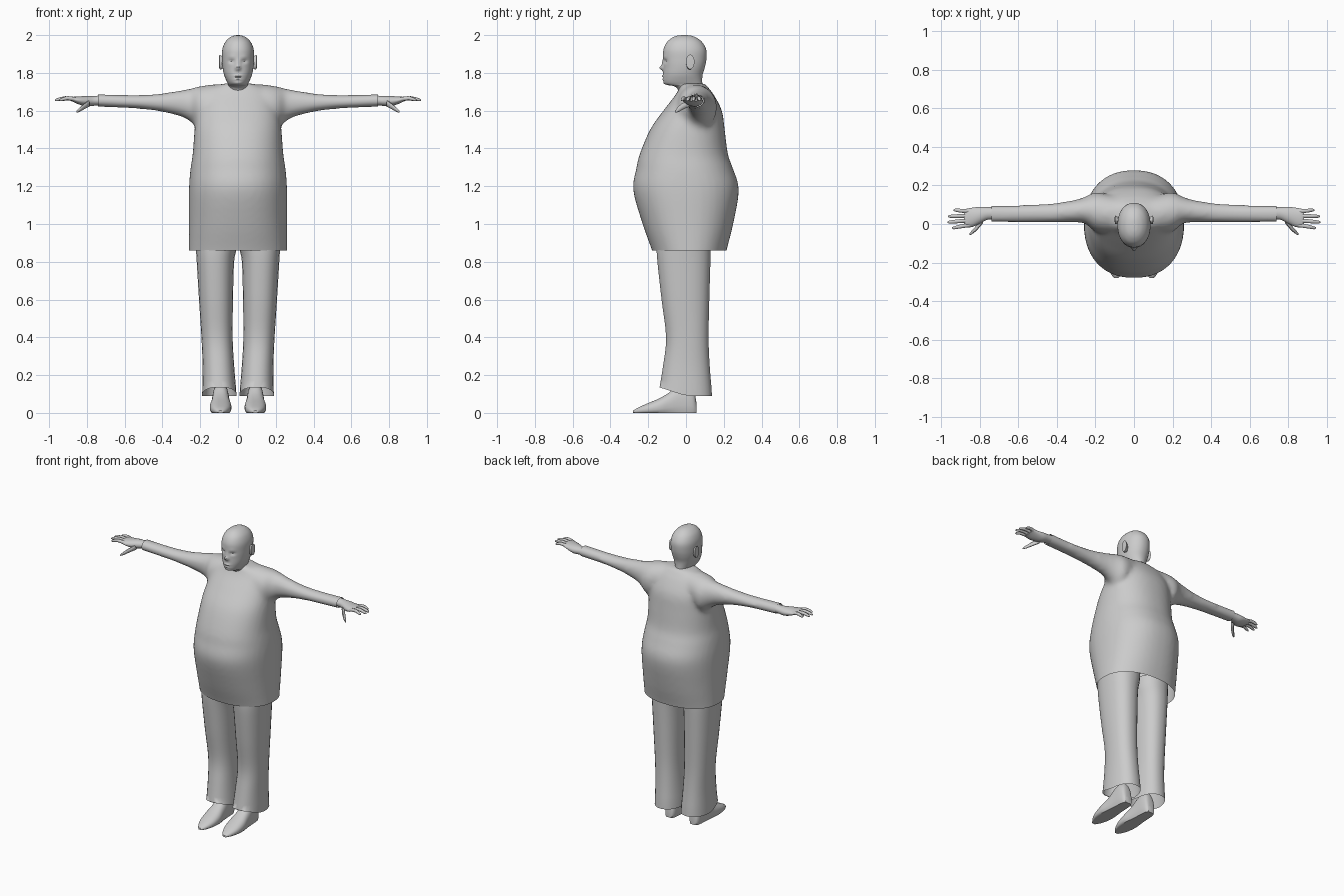
import bpy, bmesh, math
from mathutils import Vector

grey = bpy.data.materials.new("plain grey")
grey.diffuse_color = (0.6, 0.6, 0.6, 1)


def dense(rows, n):
    """Smoothly resample a list of section tuples."""
    out = []
    for i in range(len(rows) - 1):
        a, b = rows[max(i - 1, 0)], rows[i]
        c, d = rows[i + 1], rows[min(i + 2, len(rows) - 1)]
        for k in range(n):
            t = k / n
            out.append([0.5 * (2 * q + (r - p) * t + (2 * p - 5 * q + 4 * r - s) * t * t
                               + (3 * q - p - 3 * r + s) * t ** 3)
                        for p, q, r, s in zip(a, b, c, d)])
    return out + [list(rows[-1])]


def oval(n, power=2.0):
    """Unit (super)ellipse."""
    pts = []
    for i in range(n):
        a = 2 * math.pi * (i + 0.5) / n
        c, s = math.cos(a), math.sin(a)
        pts.append((math.copysign(abs(c) ** (2 / power), c), math.copysign(abs(s) ** (2 / power), s)))
    return pts


def loft(name, rings, start=True, end=True, angle=50):
    bm = bmesh.new()
    loops = [[bm.verts.new(p) for p in ring] for ring in rings]
    n = len(loops[0])
    for a, b in zip(loops, loops[1:]):
        for i in range(n):
            bm.faces.new((a[i], a[(i + 1) % n], b[(i + 1) % n], b[i]))
    if start:
        bm.faces.new(loops[0][::-1])
    if end:
        bm.faces.new(loops[-1])
    bmesh.ops.recalc_face_normals(bm, faces=bm.faces)
    me = bpy.data.meshes.new(name)
    bm.to_mesh(me)
    bm.free()
    return add(name, me, angle)


def add(name, me, angle=50):
    ob = bpy.data.objects.new(name, me)
    bpy.context.collection.objects.link(ob)
    me.materials.clear()
    me.materials.append(grey)
    bpy.ops.object.select_all(action='DESELECT')
    ob.select_set(True)
    bpy.context.view_layer.objects.active = ob
    bpy.ops.object.shade_smooth_by_angle(angle=math.radians(angle))
    return ob


def z_ring(z, x0, x1, y0, y1, n=32, power=2.0):
    return [Vector(((x0 + x1) / 2 + (x1 - x0) / 2 * c, (y0 + y1) / 2 + (y1 - y0) / 2 * s, z))
            for c, s in oval(n, power)]


def x_ring(x, y0, y1, z0, z1, n=24, power=2.0):
    return [Vector((x, (y0 + y1) / 2 + (y1 - y0) / 2 * c, (z0 + z1) / 2 + (z1 - z0) / 2 * s))
            for c, s in oval(n, power)]


# Long shirt: body volume (z, half width, front y, back y)
body_rows = [(0.80, 0.26, -0.165, 0.205), (0.86, 0.26, -0.18, 0.215), (1.0, 0.26, -0.23, 0.25),
             (1.18, 0.26, -0.28, 0.28), (1.29, 0.252, -0.264, 0.25), (1.37, 0.24, -0.245, 0.222),
             (1.5, 0.23, -0.19, 0.205), (1.6, 0.215, -0.12, 0.19), (1.68, 0.19, -0.058, 0.15),
             (1.72, 0.15, -0.035, 0.12), (1.745, 0.07, -0.03, 0.10)]
body = loft("body_volume", [z_ring(z, -w, w, f, b, 40, 2.25) for z, w, f, b in dense(body_rows, 4)])

# Sleeves run as one volume through the shoulders (x, y range, z range)
arm_rows = [(0.0, -0.02, 0.13, 1.56, 1.74), (0.12, -0.045, 0.15, 1.53, 1.74),
            (0.2, -0.04, 0.165, 1.50, 1.73), (0.25, -0.0, 0.143, 1.54, 1.718),
            (0.3, 0.008, 0.127, 1.568, 1.708), (0.4, 0.008, 0.11, 1.593, 1.692),
            (0.5, 0.008, 0.102, 1.607, 1.684), (0.62, 0.008, 0.098, 1.615, 1.684),
            (0.80, 0.008, 0.098, 1.622, 1.69)]
right = dense(arm_rows, 4)
both = [[-r[0]] + r[1:] for r in right[:0:-1]] + right
sleeves = loft("sleeve_volume", [x_ring(*r) for r in both])

# Merge the volumes, soften, then trim the hem and the cuffs open
bpy.ops.object.select_all(action='DESELECT')
body.select_set(True)
sleeves.select_set(True)
bpy.context.view_layer.objects.active = body
bpy.ops.object.join()
rm = body.modifiers.new("merge", 'REMESH')
rm.mode, rm.voxel_size = 'VOXEL', 0.014
sm = body.modifiers.new("soften", 'SMOOTH')
sm.factor, sm.iterations = 0.5, 8
shirt_mesh = bpy.data.meshes.new_from_object(body.evaluated_get(bpy.context.evaluated_depsgraph_get()))
bpy.data.objects.remove(body)
bm = bmesh.new()
bm.from_mesh(shirt_mesh)
for co, no in (((0, 0, 0.86), (0, 0, -1)), ((0.74, 0, 0), (1, 0, 0)), ((-0.74, 0, 0), (-1, 0, 0))):
    bmesh.ops.bisect_plane(bm, geom=bm.verts[:] + bm.edges[:] + bm.faces[:],
                           plane_co=co, plane_no=no, clear_outer=True)
bm.to_mesh(shirt_mesh)
bm.free()
add("shirt", shirt_mesh)

# Head and neck (z, half width, front y, back y)
head_rows = [(1.69, 0.062, -0.035, 0.11), (1.715, 0.058, -0.045, 0.098), (1.73, 0.054, -0.065, 0.092),
             (1.738, 0.052, -0.105, 0.088), (1.755, 0.06, -0.119, 0.086), (1.79, 0.074, -0.121, 0.088),
             (1.83, 0.082, -0.12, 0.1), (1.87, 0.085, -0.121, 0.108), (1.92, 0.084, -0.12, 0.108),
             (1.96, 0.07, -0.103, 0.088), (1.985, 0.047, -0.075, 0.058), (1.997, 0.022, -0.045, 0.028),
             (2.0, 0.004, -0.015, 0.0)]
# Face relief: (x, z, spread x, spread z, forward push)
relief = [(0, 1.826, 0.011, 0.012, 0.026), (0, 1.85, 0.008, 0.02, 0.012), (0, 1.783, 0.022, 0.006, 0.008),
          (0, 1.768, 0.02, 0.005, 0.006), (0, 1.776, 0.025, 0.003, -0.004), (0, 1.745, 0.02, 0.01, 0.004),
          (0.034, 1.862, 0.014, 0.009, -0.011), (-0.034, 1.862, 0.014, 0.009, -0.011),
          (0.034, 1.884, 0.018, 0.007, 0.004), (-0.034, 1.884, 0.018, 0.007, 0.004)]
head = [z_ring(z, -w, w, f, b, 56, 2.15) for z, w, f, b in dense(head_rows, 5)]
for ring in head:
    for p in ring:
        if p.y < -0.04:
            p.y -= sum(h * math.exp(-((p.x - x) / sx) ** 2 - ((p.z - z) / sz) ** 2)
                       for x, z, sx, sz, h in relief)
loft("head", head, start=False)


def tube(name, pts, n=10):
    """Round tube along (x, y, z, radius) points running mainly along x."""
    loft(name, [[Vector((x, y + r * c, z + r * s)) for c, s in oval(n)] for x, y, z, r in dense(pts, 2)])


for side, s in (("left", 1), ("right", -1)):
    # Ear
    ear = [(0.074, 0.008, 0.032, 1.825, 1.88), (0.09, 0.0, 0.04, 1.817, 1.893),
           (0.099, 0.0, 0.045, 1.82, 1.897), (0.1, 0.012, 0.036, 1.835, 1.885)]
    loft(side + "_ear", [x_ring(s * r[0], *r[1:], n=16) for r in ear])

    # Palm and wrist
    palm = [(0.715, 0.022, 0.088, 1.628, 1.682), (0.76, 0.022, 0.088, 1.626, 1.678),
            (0.80, 0.002, 0.09, 1.622, 1.678), (0.84, -0.016, 0.085, 1.632, 1.676),
            (0.87, -0.018, 0.08, 1.645, 1.674), (0.882, -0.012, 0.074, 1.65, 1.67)]
    loft(side + "_palm", [x_ring(s * r[0], *r[1:], n=20) for r in dense(palm, 3)])

    # Fingers: base y, tip x, tip y
    for k, (by, tx, ty) in enumerate([(-0.006, 0.945, -0.02), (0.018, 0.968, 0.01),
                                      (0.042, 0.965, 0.04), (0.066, 0.938, 0.072)]):
        mx, my = (0.86 + tx) / 2, (by + ty) / 2
        tube("%s_finger_%d" % (side, k + 1),
             [(s * 0.855, by, 1.659, 0.011), (s * mx, my, 1.666, 0.0105),
              (s * (tx - 0.01), ty, 1.658, 0.008), (s * tx, ty, 1.655, 0.003)])
    tube(side + "_thumb", [(s * 0.785, 0.02, 1.64, 0.018), (s * 0.815, -0.018, 1.622, 0.015),
                           (s * 0.84, -0.042, 1.604, 0.011), (s * 0.855, -0.054, 1.594, 0.005)])

    # Trouser leg, hem raised at the front
    leg = [(0.11, 0.008, 0.19, -0.145, 0.138), (0.25, 0.02, 0.188, -0.122, 0.126),
           (0.4, 0.028, 0.194, -0.106, 0.12), (0.6, 0.026, 0.207, -0.13, 0.124),
           (0.8, 0.02, 0.219, -0.152, 0.13), (0.88, 0.004, 0.224, -0.157, 0.132),
           (0.95, 0.0, 0.226, -0.16, 0.135)]
    rings = [z_ring(r[0], s * r[1], s * r[2], r[3], r[4], 28, 2.3) for r in dense(leg, 4)]
    for p in rings[0]:
        p.z = 0.09 + 0.045 * min(1, max(0, (0.0 - p.y) / 0.14))
    loft(side + "_trouser_leg", rings, start=False)

    # Shoe: flat sole, arched top (y, half width, height)
    shoe = [(-0.28, 0.012, 0.012), (-0.25, 0.034, 0.03), (-0.2, 0.052, 0.052), (-0.14, 0.057, 0.078),
            (-0.09, 0.05, 0.108), (-0.04, 0.045, 0.15), (0.01, 0.042, 0.16), (0.04, 0.036, 0.13),
            (0.056, 0.024, 0.05)]
    loft(side + "_shoe",
         [[Vector((s * 0.092 + w * c, y, 0.35 * h + (0.65 * h * v if v > 0 else 0.35 * h * max(-1, 1.5 * v))))
           for c, v in oval(24, 2.4)] for y, w, h in dense(shoe, 3)])
